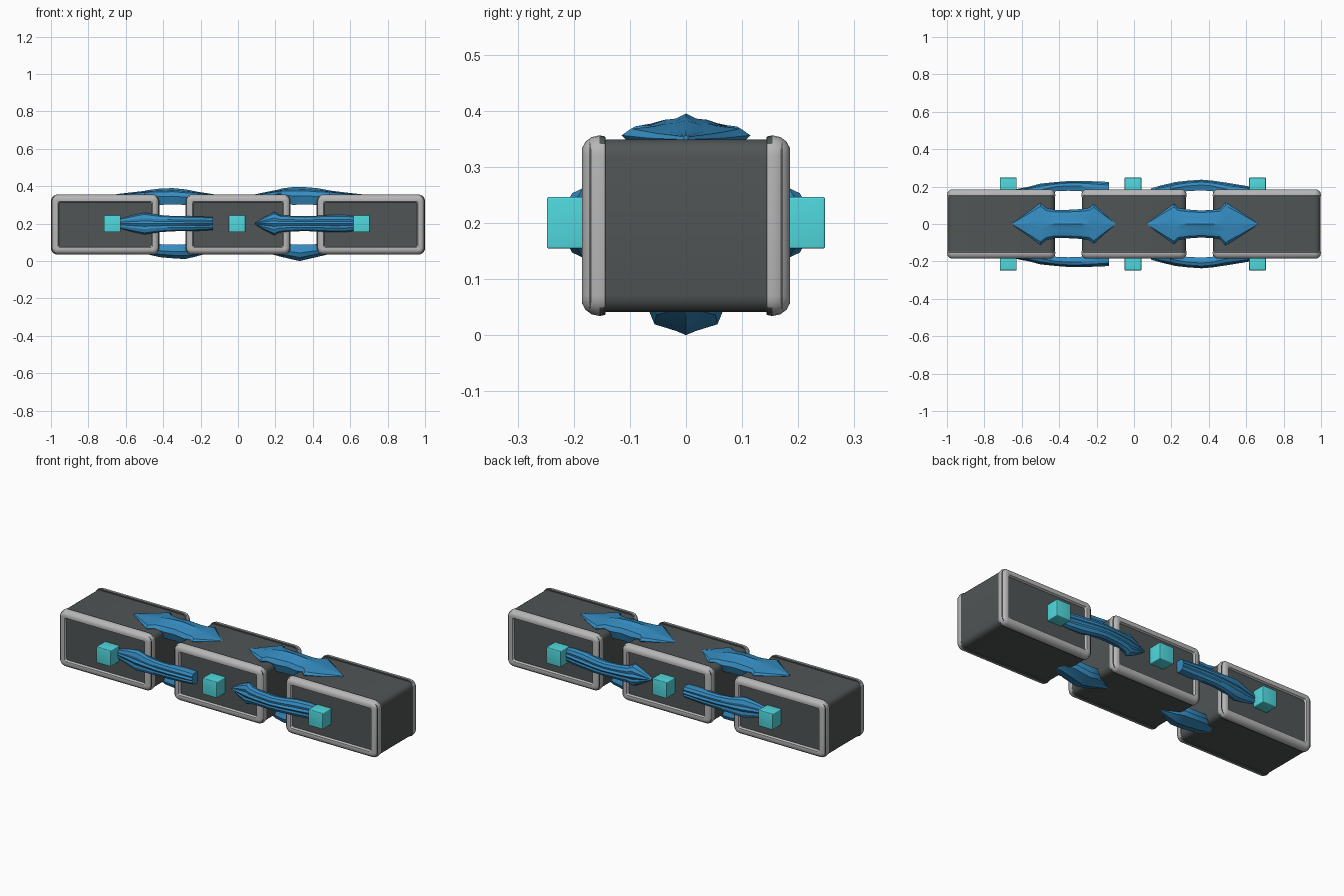
import bpy, bmesh, math
from mathutils import Vector

if "Cube" in bpy.data.objects:
    bpy.data.objects.remove(bpy.data.objects["Cube"])

def material(name, rgb):
    m = bpy.data.materials.new(name)
    m.diffuse_color = (*rgb, 1)
    m.use_nodes = True
    m.node_tree.nodes["Principled BSDF"].inputs["Base Color"].default_value = m.diffuse_color
    return m

DARK = material("dark grey", (0.08, 0.09, 0.09))
GREY = material("light grey", (0.47, 0.47, 0.475))
BLUE = material("blue", (0.036, 0.265, 0.54))
CYAN = material("cyan", (0.08, 0.69, 0.73))
ZC = 0.195  # height of the block centre line

def finish(name, bm, mat, angle=35):
    bmesh.ops.recalc_face_normals(bm, faces=bm.faces)
    me = bpy.data.meshes.new(name)
    bm.to_mesh(me)
    bm.free()
    ob = bpy.data.objects.new(name, me)
    bpy.context.collection.objects.link(ob)
    me.materials.append(mat)
    bpy.ops.object.select_all(action='DESELECT')
    ob.select_set(True)
    bpy.context.view_layer.objects.active = ob
    bpy.ops.object.shade_smooth_by_angle(angle=math.radians(angle))
    return ob

# Box with rounded edges; only the edges running front to back if y_only
def box(name, centre, size, mat, bevel, y_only=False):
    bm = bmesh.new()
    bmesh.ops.create_cube(bm, size=1)
    for v in bm.verts:
        v.co = Vector([c + a * s for c, a, s in zip(centre, v.co, size)])
    edges = [e for e in bm.edges
             if not y_only or abs(e.verts[0].co.y - e.verts[1].co.y) > 0.01]
    bmesh.ops.bevel(bm, geom=edges, offset=bevel, segments=4, profile=0.5, affect='EDGES')
    return finish(name, bm, mat)

def skin(bm, loops, closed_ends):
    rings = [[bm.verts.new(p) for p in l] for l in loops]
    n = len(rings[0])
    for a, b in zip(rings, rings[1:]):
        for i in range(n):
            j = (i + 1) % n
            bm.faces.new((a[i], a[j], b[j], b[i]))
    if closed_ends:
        bm.faces.new(rings[0])
        bm.faces.new(rings[-1])

# Rounded rectangle frame around one side of a block
def frame(name, xc, half_x, half_z, side):
    profile = [(0.014, 0.142), (0.002, 0.144), (0, 0.154), (0.003, 0.168), (0.011, 0.179),
               (0.022, 0.185), (0.038, 0.183), (0.044, 0.171)]
    loops = []
    for d, y in profile:
        r = max(0.036 - d, 0.008)
        loop = []
        for k, (sx, sz) in enumerate([(1, 1), (-1, 1), (-1, -1), (1, -1)]):
            for s in range(6):
                a = math.pi / 2 * (k + s / 5)
                loop.append((xc + sx * (half_x - d - r) + r * math.cos(a), side * y,
                             ZC + sz * (half_z - d - r) + r * math.sin(a)))
        loops.append(loop)
    bm = bmesh.new()
    skin(bm, loops, False)
    ob = finish(name, bm, GREY, 50)
    # the inner part of the top and bottom rails keeps the body colour
    ob.data.materials.append(DARK)
    for p in ob.data.polygons:
        if abs(p.center.y) < 0.155 and abs(p.center.z - ZC) > half_z - 0.015:
            p.material_index = 1
    return ob

# Lofted band: stations are (x, half width, inner height, outer height)
def band(name, stations, normal, across, ripple, shift=0):
    n, w = Vector(normal), Vector(across)
    loops = []
    for x, hw, lo, hi in stations:
        t = hi - lo
        sec = [(-1, .5), (-.85, .78), (-.5, .86 + ripple), (-.25, .92 - ripple), (0, 1),
               (.25, .92 - ripple), (.5, .86 + ripple), (.85, .78), (1, .5), (.8, 0), (-.8, 0)]
        loops.append([Vector((x, 0, ZC + shift)) + w * (u * hw) + n * (lo + f * t) for u, f in sec])
    bm = bmesh.new()
    skin(bm, loops, True)
    return finish(name, bm, BLUE, 30)

# Three blocks with frames front and back
for label, x0, x1 in [("left", -1, -0.42), ("middle", -0.282, 0.282), ("right", 0.42, 1)]:
    xc, hx = (x0 + x1) / 2, (x1 - x0) / 2
    box(label + "_block", (xc, 0, ZC), (2 * hx - 0.006, 0.344, 0.308), DARK, 0.03, True)
    for side, sname in [(-1, "front"), (1, "back")]:
        frame(f"{label}_{sname}_frame", xc, hx, 0.161, side)

# Arched double arrows on top
band("top_left_arrow", [(-0.65, .004, .145, .163), (-0.57, .06, .14, .172), (-0.5, .112, .14, .18),
     (-0.47, .085, .13, .186), (-0.42, .075, .105, .192), (-0.35, .076, .108, .195),
     (-0.28, .08, .105, .188), (-0.24, .085, .13, .18), (-0.215, .105, .14, .175),
     (-0.16, .055, .14, .167), (-0.1, .004, .145, .157)], (0, 0, 1), (0, 1, 0), .02)
band("top_right_arrow", [(0.07, .004, .145, .157), (0.14, .055, .14, .172), (0.215, .108, .14, .187),
     (0.235, .085, .13, .193), (0.29, .077, .105, .2), (0.36, .072, .108, .2), (0.42, .076, .105, .195),
     (0.46, .08, .13, .188), (0.49, .115, .14, .182), (0.57, .065, .14, .172),
     (0.66, .004, .145, .162)], (0, 0, 1), (0, 1, 0), .02)

# Short leaf-shaped arrows underneath
for label, s, hi in [("left", -1, .182), ("right", 1, .195)]:
    pts = [(.17, .004, .14, .156), (.23, .04, .13, .172), (.28, .065, .105, .184), (.33, .066, .108, hi),
           (.42, .062, .105, .174), (.48, .035, .13, .16), (.5, .004, .14, .152)]
    band(f"bottom_{label}_arrow", [(s * x, w, lo, h) for x, w, lo, h in pts],
         (0, 0, -1), (0, 1, 0), 0)

# Straps and square studs on front and back
for side, sname in [(-1, "front"), (1, "back")]:
    n = (0, side, 0)
    band(f"{sname}_left_strap", [(-0.64, .025, .15, .185), (-0.56, .045, .15, .2), (-0.5, .058, .15, .216),
         (-0.42, .046, .175, .224), (-0.35, .041, .178, .23), (-0.28, .04, .175, .23),
         (-0.2, .038, .16, .228), (-0.135, .034, .15, .225)], n, (0, 0, 1), .05, .005)
    band(f"{sname}_right_strap", [(0.09, .004, .15, .19), (0.14, .035, .15, .205), (0.195, .062, .15, .218),
         (0.22, .047, .16, .224), (0.28, .042, .175, .231), (0.36, .04, .18, .237), (0.42, .042, .175, .232),
         (0.5, .046, .15, .22), (0.58, .045, .15, .207), (0.65, .035, .15, .195)], n, (0, 0, 1), .05, .005)
    for label, x in [("left", -0.672), ("middle", -0.005), ("right", 0.66)]:
        box(f"{sname}_{label}_stud", (x, side * 0.204, 0.2), (0.09, 0.088, 0.092), CYAN, 0.004)
